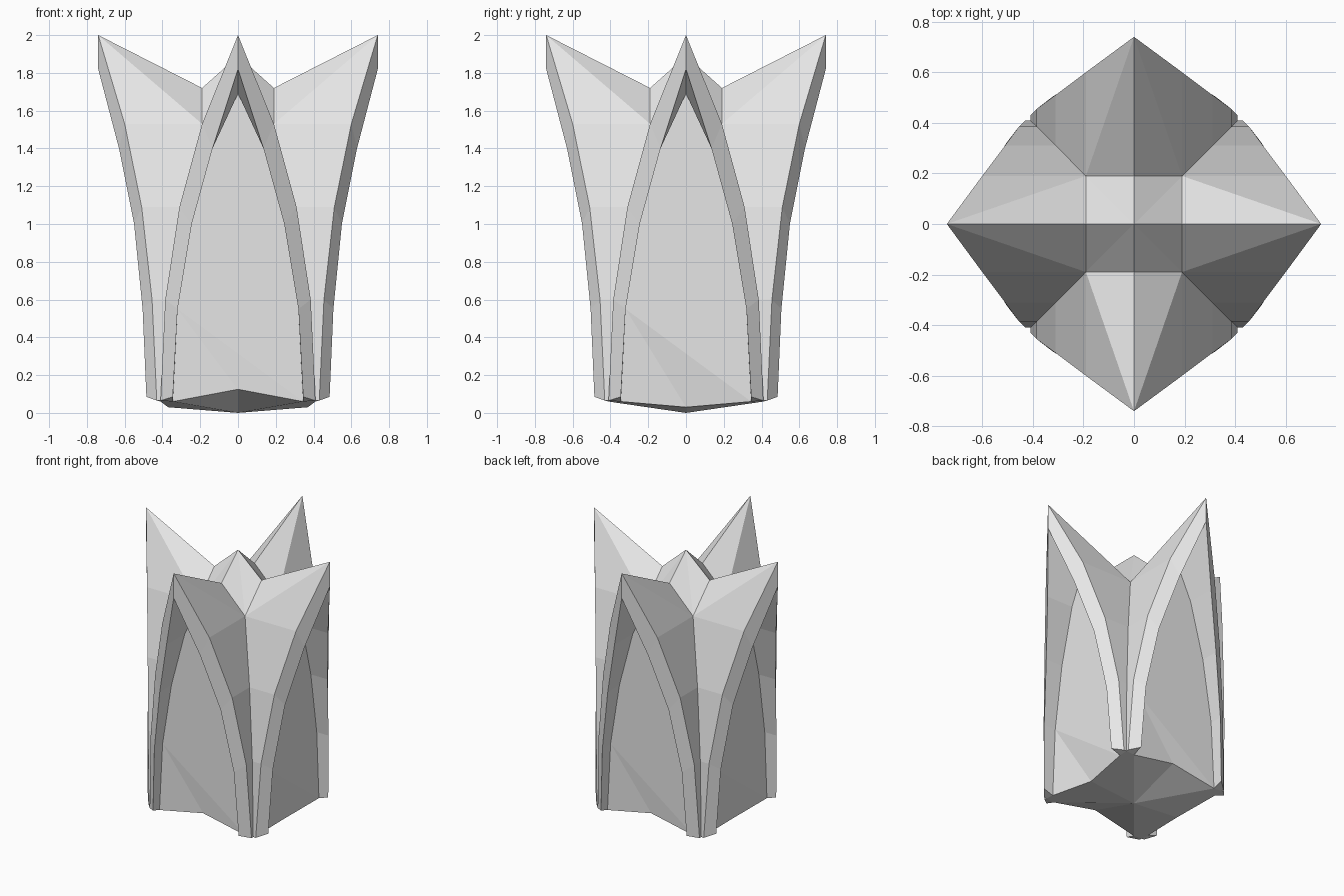
import bpy, bmesh
from math import pi
from mathutils import Matrix, Vector

cube = bpy.data.objects.get("Cube")
if cube:
    bpy.data.objects.remove(cube, do_unlink=True)

grey = bpy.data.materials.new("light_grey")
grey.use_nodes = True
colour = (0.8, 0.8, 0.8, 1)
grey.diffuse_color = colour
grey.node_tree.nodes["Principled BSDF"].inputs["Base Color"].default_value = colour

# Half-arch profiles as (half width, distance outward, height), base to tip
OUTER = [(.41, .43, .065), (.385, .455, .6), (.31, .51, 1.09), (.19, .6, 1.53), (0, .74, 2)]
INNER = [(.345, .485, .085), (.32, .505, .55), (.245, .55, 1.0), (.135, .63, 1.4), (0, .74, 1.82)]
PANEL = [(.345, .41, .06), (.32, .41, .55), (.245, .415, 1.0), (.135, .42, 1.4), (0, .42, 1.69)]
# Valleys lie where neighbouring arches cross on the diagonals
VALLEY = [(w, w, z) for w, d, z in OUTER[:-1]]
RIDGE = (0, .19, 1.72)
PEAK = (0, 0, 1.89)
KEEL = (0, 0, 0)

PARTS = ["petals", "recessed_panels", "peaked_cap", "underside"]
shell = bmesh.new()
part = shell.faces.layers.int.new("part")


def add_face(name, points, turn, side=1):
    """Add one face, mirrored by side and turned to its direction."""
    rot = Matrix.Rotation(turn, 3, 'Z')
    verts = [shell.verts.new(rot @ Vector((side * w, -d, z))) for w, d, z in points]
    shell.faces.new(verts)[part] = PARTS.index(name)


def mirrored(p):
    return (-p[0], p[1], p[2])


for k in range(4):
    turn = k * pi / 2
    # Lower edge of the panels dips on two sides and rises on the others
    mid = (0, .4, .125) if k % 2 == 0 else (0, .37, .03)

    for side in (-1, 1):
        # Flanks running back to the valleys
        for i in range(3):
            add_face("petals", [OUTER[i], OUTER[i + 1], VALLEY[i + 1], VALLEY[i]], turn, side)
        # Upper horn facets
        add_face("petals", [OUTER[3], OUTER[4], VALLEY[3]], turn, side)
        add_face("petals", [OUTER[4], RIDGE, VALLEY[3]], turn, side)
        # Bevelled arch rim and its reveal
        for a, b in ((OUTER, INNER), (INNER, PANEL)):
            for i in range(4):
                add_face("petals", [a[i], a[i + 1], b[i + 1], b[i]], turn, side)
        # Foot of the arch
        add_face("petals", [OUTER[0], INNER[0], PANEL[0], VALLEY[0]], turn, side)
        # Central cap and pointed underside
        add_face("peaked_cap", [PEAK, RIDGE, VALLEY[3]], turn, side)
        add_face("underside", [KEEL, mid, PANEL[0]], turn, side)
        add_face("underside", [KEEL, PANEL[0], VALLEY[0]], turn, side)

    # Recessed panel with a folded lower edge
    left = [mirrored(p) for p in PANEL]
    add_face("recessed_panels", left[1:] + PANEL[3::-1], turn)
    add_face("recessed_panels", [left[1], PANEL[0], mid], turn)
    add_face("recessed_panels", [left[1], mid, left[0]], turn)

bmesh.ops.remove_doubles(shell, verts=shell.verts, dist=0.001)
bmesh.ops.recalc_face_normals(shell, faces=shell.faces)

# Split the closed shell into named parts
for index, name in enumerate(PARTS):
    bm = shell.copy()
    layer = bm.faces.layers.int["part"]
    others = [f for f in bm.faces if f[layer] != index]
    bmesh.ops.delete(bm, geom=others, context='FACES')
    bm.faces.layers.int.remove(bm.faces.layers.int["part"])
    mesh = bpy.data.meshes.new(name)
    bm.to_mesh(mesh)
    bm.free()
    mesh.materials.append(grey)
    bpy.context.collection.objects.link(bpy.data.objects.new(name, mesh))
shell.free()
